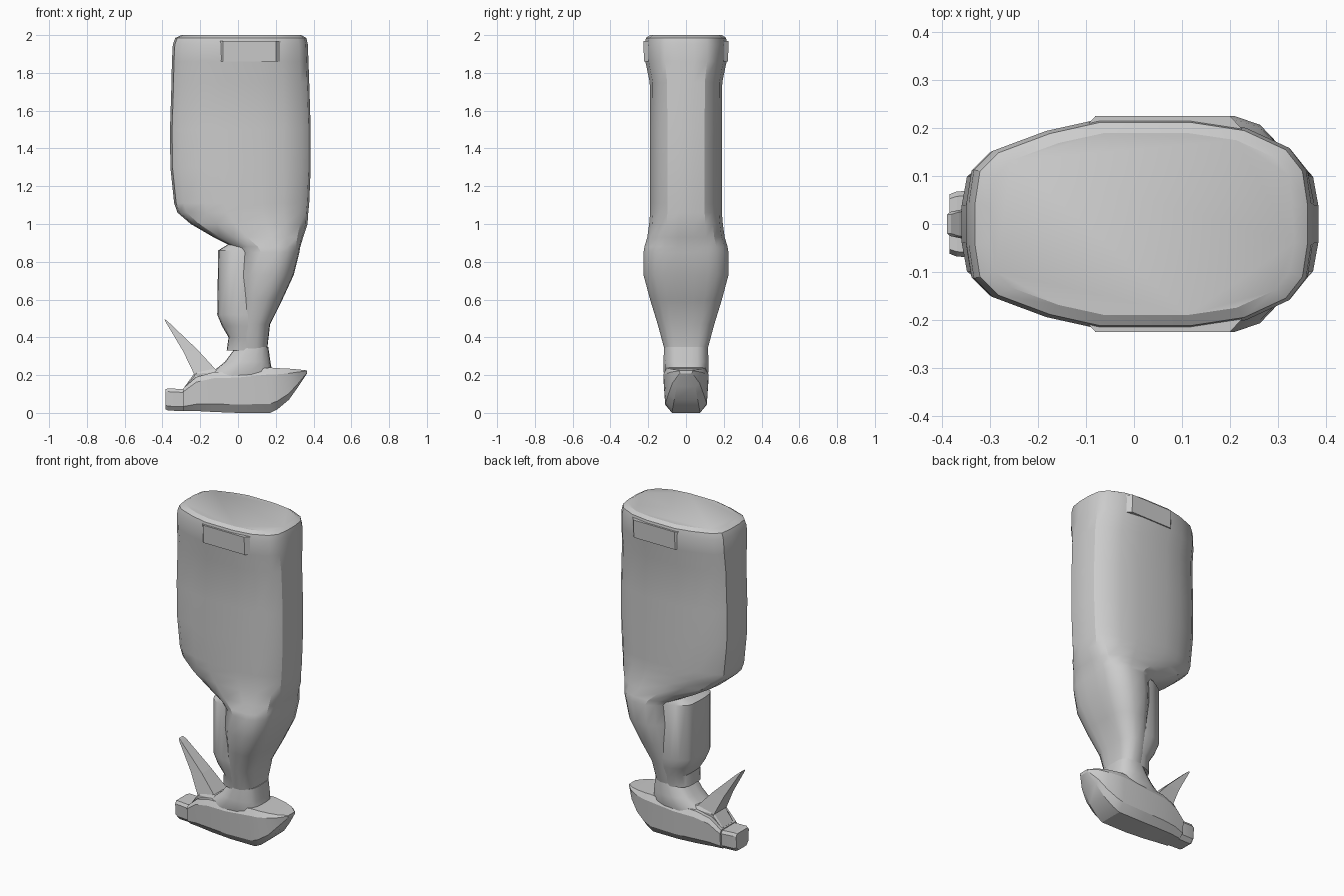
import bpy, bmesh, math

# Barrel-shaped half outline, mirrored in y to give a closed unit section
HALF = [(1, .2), (.97, .52), (.87, .73), (.62, .92), (.3, 1),
        (-.25, 1), (-.55, .89), (-.86, .70), (-.97, .52), (-1, .2)]
BARREL = HALF + [(x, -y) for x, y in reversed(HALF)]
# Chamfered box section for the foot parts
BOX = [(1, -.6), (1, .7), (.85, 1), (-.85, 1), (-1, .7), (-.92, -.6),
       (-.62, -1), (.62, -1), (.92, -.6)][1:]


def skin(name, rings, smooth=30):
    bm = bmesh.new()
    loops = [[bm.verts.new(p) for p in r] for r in rings]
    n = len(loops[0])
    for a, b in zip(loops, loops[1:]):
        for i in range(n):
            j = (i + 1) % n
            bm.faces.new((a[i], a[j], b[j], b[i]))
    bm.faces.new(loops[0])
    bm.faces.new(loops[-1])
    bmesh.ops.recalc_face_normals(bm, faces=bm.faces)
    me = bpy.data.meshes.new(name)
    bm.to_mesh(me)
    bm.free()
    ob = bpy.data.objects.new(name, me)
    bpy.context.collection.objects.link(ob)
    if smooth:
        bpy.ops.object.select_all(action='DESELECT')
        ob.select_set(True)
        bpy.context.view_layer.objects.active = ob
        bpy.ops.object.shade_smooth_by_angle(angle=math.radians(smooth))
    return ob


def upright(name, rows, smooth=30):
    # rows: z, left x, right x, half depth
    return skin(name, [[((a + b) / 2 + u * (b - a) / 2, v * h, z)
                        for u, v in BARREL] for z, a, b, h in rows], smooth)


def lengthwise(name, rows, smooth=20):
    # rows: x, bottom z, top z, half width
    return skin(name, [[(x, u * h, (a + b) / 2 + v * (b - a) / 2)
                        for u, v in BOX] for x, a, b, h in rows], smooth)


# Reservoir with collar at the top, flowing into the tapering shoulder
upright("reservoir", [
    (.34, -.01, .155, .115), (.47, -.01, .17, .15), (.60, 0, .235, .19),
    (.73, 0, .295, .225), (.85, 0, .325, .225), (.88, -.03, .33, .22),
    (.93, -.13, .345, .205), (1.0, -.25, .368, .195), (1.06, -.32, .372, .19),
    (1.11, -.338, .377, .19), (1.3, -.358, .385, .19), (1.5, -.36, .385, .19),
    (1.75, -.352, .377, .192), (1.86, -.35, .373, .215),
    (1.95, -.345, .37, .218), (1.985, -.332, .362, .212), (2.0, -.30, .335, .19)])

# Raised lip above the label area, on both sides
for name, s in (("front_lip", -1), ("back_lip", 1)):
    skin(name, [[(x0, s * .15, z), (x1, s * .15, z), (x1 - .07, s * y, z), (x0 + .07, s * y, z)]
                for x0, x1, z, y in ((-.15, .27, 1.86, .222), (-.15, .27, 1.97, .226))], 0)

# Neck behind the shoulder, and collar tapering to the foot
upright("neck", [(.33, -.06, .155, .11), (.40, -.05, .155, .125),
                 (.46, -.085, .165, .145), (.52, -.11, .17, .155),
                 (.86, -.105, .2, .17), (.90, -.04, .2, .17)])

# Sloping saddle between neck and foot
upright("saddle", [(.17, -.2, .2, .105), (.22, -.13, .18, .12),
                   (.27, -.07, .172, .12), (.35, -.01, .16, .115)])

# Foot with nose and upswept heel
lengthwise("foot", [(-.29, .01, .13, .085), (-.22, .01, .19, .10),
                    (-.13, .005, .215, .112), (0, 0, .22, .12),
                    (.17, 0, .24, .12), (.21, .02, .237, .115),
                    (.27, .07, .234, .10), (.32, .14, .23, .078),
                    (.365, .208, .225, .035)])
lengthwise("nozzle", [(-.385, .02, .125, .062), (-.37, .012, .13, .068),
                      (-.28, .01, .125, .072)])

# Trigger lever and its mount
lengthwise("trigger_mount", [(-.285, .11, .135, .055), (-.22, .11, .225, .065),
                             (-.10, .11, .235, .075)])
skin("trigger", [[(x0, -h, z0), (x0, h, z0), (x1, h, z1), (x1, -h, z1)]
                 for x0, z0, x1, z1, h in (
                     (-.225, .19, -.10, .21, .065), (-.29, .325, -.215, .335, .045),
                     (-.385, .485, -.365, .478, .025), (-.39, .495, -.382, .492, .02))], 0)
